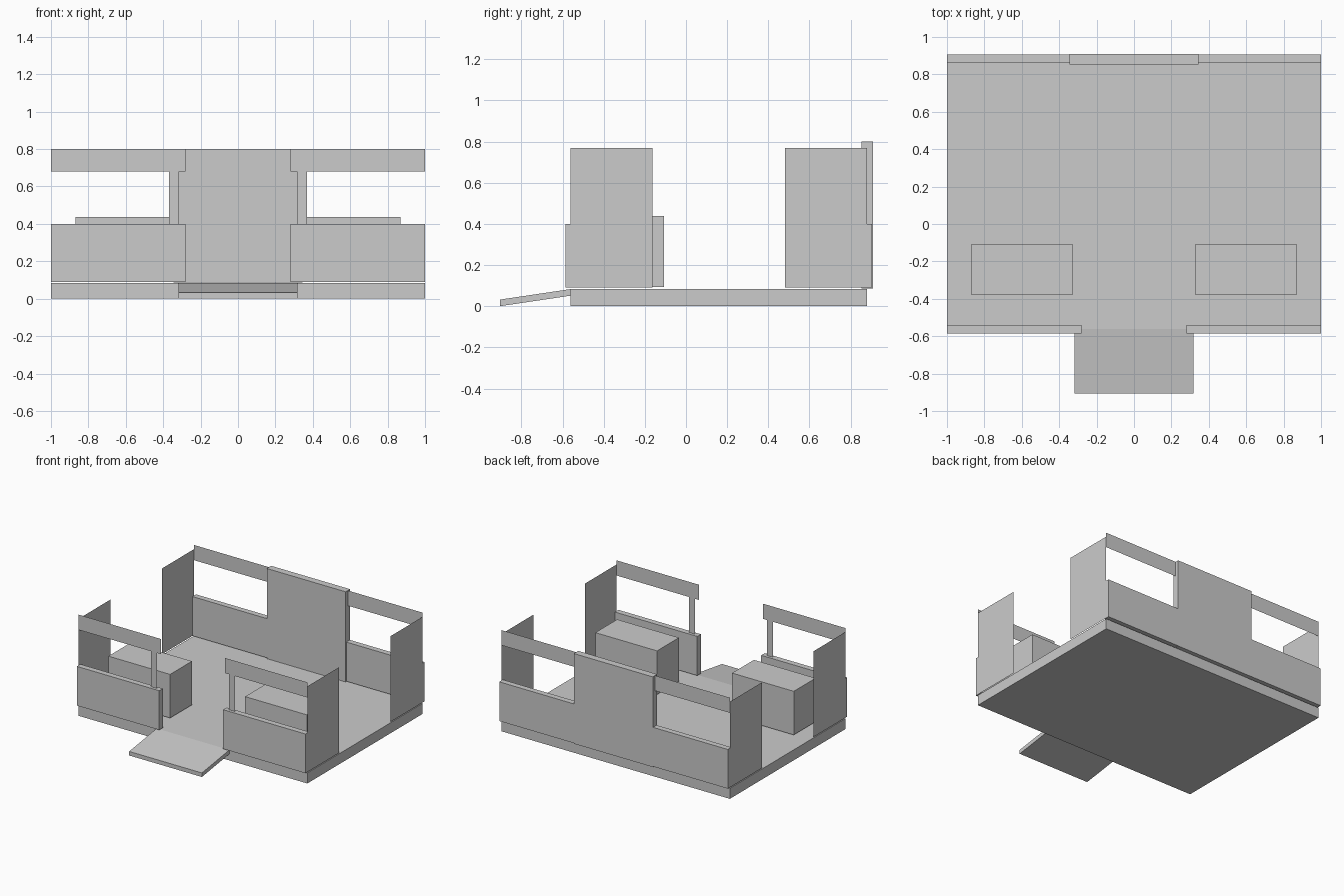
import bpy
import bmesh

cube = bpy.data.objects.get("Cube")
if cube:
    bpy.data.objects.remove(cube, do_unlink=True)

# One plain grey for everything
grey = bpy.data.materials.new("plain grey")
grey.use_nodes = True
colour = (0.6, 0.6, 0.6, 1)
grey.diffuse_color = colour
grey.node_tree.nodes["Principled BSDF"].inputs["Base Color"].default_value = colour


def finish(name, bm):
    mesh = bpy.data.meshes.new(name)
    bm.to_mesh(mesh)
    bm.free()
    mesh.materials.append(grey)
    obj = bpy.data.objects.new(name, mesh)
    bpy.context.collection.objects.link(obj)
    return obj


def box(name, x, y, z):
    """Box from (low, high) ranges on each axis."""
    bm = bmesh.new()
    bmesh.ops.create_cube(bm, size=1)
    for v in bm.verts:
        v.co = [r[0] if c < 0 else r[1] for c, r in zip(v.co, (x, y, z))]
    return finish(name, bm)


def sheet(name, start, end, z):
    """Upright thin sheet between two plan points."""
    bm = bmesh.new()
    corners = [(*start, z[0]), (*end, z[0]), (*end, z[1]), (*start, z[1])]
    bm.faces.new([bm.verts.new(c) for c in corners])
    return finish(name, bm)


FRONT, BACK = -0.562, 0.88
WALL = (0.09, 0.4)
RAIL = (0.68, 0.8)
PANEL = (0.09, 0.768)

# Floor slab
box("floor", (-1, 1), (FRONT, BACK), (0, 0.083))

# Entrance ramp, its inner end raised to the floor
ramp = box("ramp", (-0.318, 0.318), (-0.905, FRONT), (0, 0.032))
for v in ramp.data.vertices:
    if v.co.y > -0.7:
        v.co.z += 0.051

# Back wall and its tall middle panel
box("back_wall", (-1, 1), (0.86, 0.905), WALL)
box("back_panel", (-0.345, 0.345), (0.853, 0.908), (0.087, 0.8))

# Parts repeated on both sides
for side, s in (("left", 1), ("right", -1)):
    def span(a, b):
        return tuple(sorted((a * s, b * s)))

    box(side + "_front_wall", span(0.28, 1), (-0.585, -0.54), WALL)
    box(side + "_counter", span(0.328, 0.868), (-0.38, -0.107), (0.093, 0.438))
    sheet(side + "_front_rail", (0.28 * s, FRONT), (s, FRONT), RAIL)
    sheet(side + "_front_post", (0.315 * s, FRONT), (0.368 * s, FRONT), (0.4, 0.68))
    sheet(side + "_back_rail", (0.28 * s, BACK), (s, BACK), RAIL)
    sheet(side + "_front_side_panel", (s, FRONT), (s, -0.163), PANEL)
    sheet(side + "_back_side_panel", (s, 0.48), (s, BACK), PANEL)
